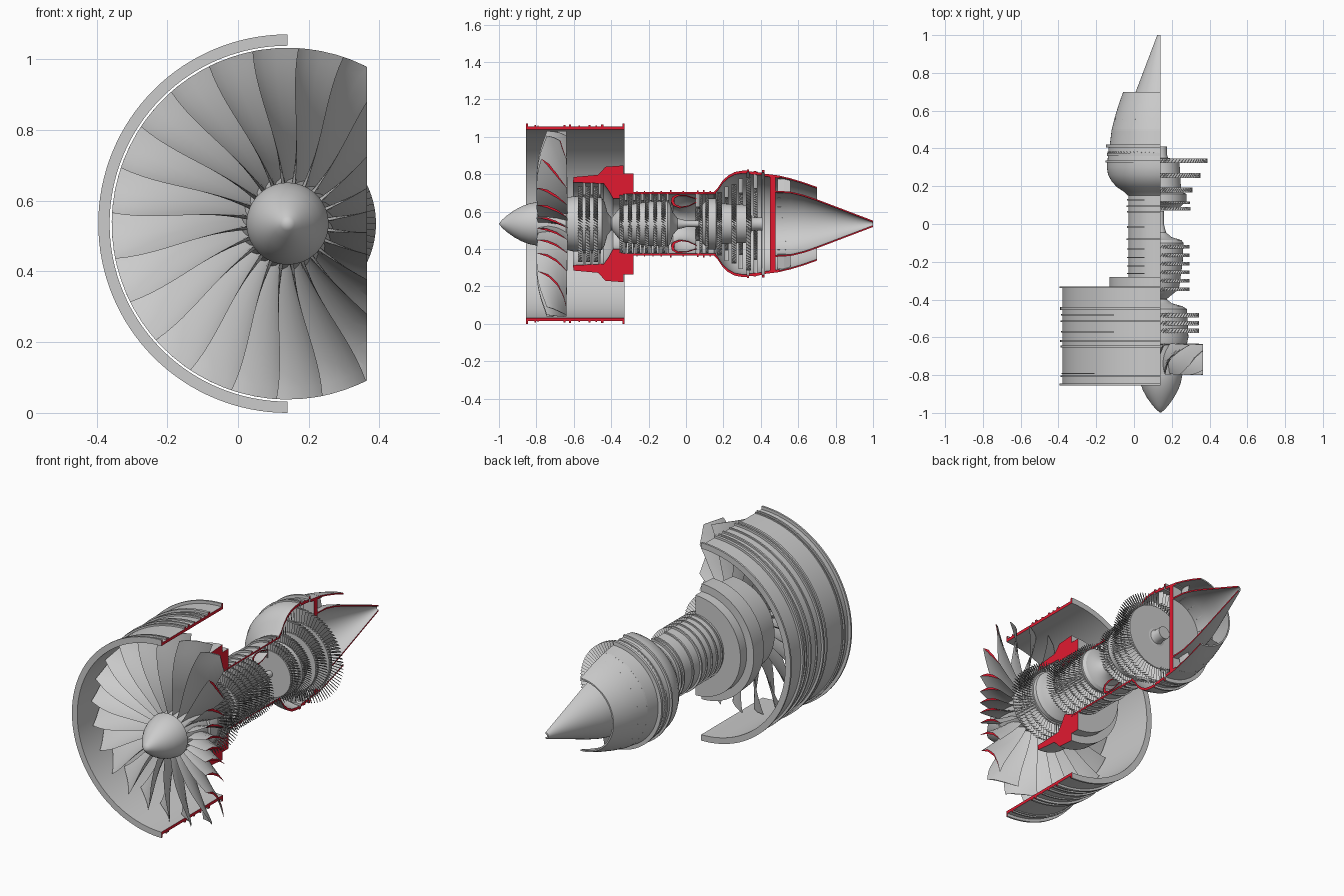
import bpy, bmesh
from math import sin, cos, pi, radians

if "Cube" in bpy.data.objects:
    bpy.data.objects.remove(bpy.data.objects["Cube"])

CX, CZ = 0.14, 0.535          # engine axis (runs along y)
red = bpy.data.materials.new("cut_face")
red.diffuse_color = (0.75, 0.01, 0.03, 1)
red.use_nodes = True
red.node_tree.nodes["Principled BSDF"].inputs["Base Color"].default_value = red.diffuse_color
grey = bpy.data.materials.new("metal")
grey.diffuse_color = (0.6, 0.6, 0.6, 1)
grey.use_nodes = True
grey.node_tree.nodes["Principled BSDF"].inputs["Base Color"].default_value = grey.diffuse_color


def pos(y, r, a):
    return (CX + r * cos(a), y, CZ + r * sin(a))


def finish(name, bm, smooth=True):
    bmesh.ops.recalc_face_normals(bm, faces=bm.faces)
    me = bpy.data.meshes.new(name)
    bm.to_mesh(me)
    bm.free()
    me.materials.append(grey)
    me.materials.append(red)
    ob = bpy.data.objects.new(name, me)
    bpy.context.collection.objects.link(ob)
    if smooth:
        bpy.ops.object.select_all(action='DESELECT')
        ob.select_set(True)
        bpy.context.view_layer.objects.active = ob
        bpy.ops.object.shade_smooth_by_angle(angle=radians(30))
    return ob


def lathe_into(bm, prof, half=False, seg=72):
    # closed (y, r) profile turned about the axis; half bodies get red cut faces
    steps = seg // 2 + 1 if half else seg
    loops = []
    for i in range(steps):
        a = pi / 2 + i * 2 * pi / seg
        loops.append([bm.verts.new(pos(y, r, a)) for y, r in prof])
    n = len(prof)
    for i in range(steps - 1 if half else steps):
        p, q = loops[i], loops[(i + 1) % steps]
        for k in range(n):
            if max(prof[k][1], prof[(k + 1) % n][1]) > 1e-6:
                bm.faces.new((p[k], p[(k + 1) % n], q[(k + 1) % n], q[k]))
    if half:
        for lp in (loops[0], loops[-1]):
            bm.faces.new(lp).material_index = 1
    bmesh.ops.remove_doubles(bm, verts=[v for lp in loops for v in lp], dist=1e-6)


def lathe(name, prof, half=False, seg=72):
    bm = bmesh.new()
    lathe_into(bm, prof, half, seg)
    return finish(name, bm)


def solid(path):
    # close an outline down to the axis
    return [(path[0][0], 0)] + path + [(path[-1][0], 0)]


def shell(path, t):
    return path + [(y, r - t) for y, r in reversed(path)]


def ringed(y0, y1, r_in, r_out, rings):
    # tube profile with raised rings (y, width, height)
    p = [(y0, r_in), (y0, r_out)]
    for y, w, h in rings:
        p += [(y, r_out), (y, r_out + h), (y + w, r_out + h), (y + w, r_out)]
    return p + [(y1, r_out), (y1, r_in)]


def blades_into(bm, y, r0, r1, n, chord, pitch, half=False):
    # ring of small pitched plates
    for i in range(n):
        a = pi / 2 + (i + 0.5) * (pi if half else 2 * pi) / n
        th = 0.0022
        rings = []
        for r, tw in ((r0, 0.7), (r1, 1.0)):
            s = chord / 2 * pitch * tw
            c = chord / 2
            rings.append([bm.verts.new(pos(y + dy, r, a + ds / r)) for dy, ds in
                          ((-c, s), (0, th + 0.001), (c, -s), (0, -th + 0.001))])
        lo, hi = rings
        for k in range(4):
            bm.faces.new((lo[k], lo[(k + 1) % 4], hi[(k + 1) % 4], hi[k]))
        bm.faces.new(lo)
        bm.faces.new(hi)


def rotor_row(name, y, r_disc, r_tip, n, w=0.024, pitch=0.8):
    bm = bmesh.new()
    lathe_into(bm, [(y - w / 2, 0), (y - w / 2, r_disc), (y + w / 2, r_disc), (y + w / 2, 0)])
    blades_into(bm, y, r_disc - 0.003, r_tip, n, w, pitch)
    finish(name, bm)


def stator_row(name, y, r0, r1, n, w=0.018, pitch=-0.7):
    bm = bmesh.new()
    blades_into(bm, y, r0, r1, n, w, pitch, True)
    finish(name, bm, False)


# nose cone and fan hub
lathe("spinner", [(-1, 0), (-0.985, 0.02), (-0.96, 0.042), (-0.92, 0.071), (-0.88, 0.093),
                  (-0.84, 0.108), (-0.80, 0.116), (-0.795, 0.116), (-0.795, 0)])
lathe("fan_hub", solid([(-0.795, 0.108), (-0.72, 0.118), (-0.64, 0.13)]))

# fan blades, trimmed flat at the cutaway plane
R0, R1, NB = 0.11, 0.497, 24
bm = bmesh.new()
US = [0, 0.12, 0.35, 0.65, 0.88, 1]
for b in range(NB):
    base = b * 2 * pi / NB + radians(4)
    prev = None
    for i in range(13):
        t = i / 12
        r = R0 + (R1 - R0) * t
        le = -0.79 - 0.03 * sin(pi * min(1, t * 1.1)) * 0.4 + 0.045 * t ** 3
        te = -0.632 - 0.008 * t
        span = 0.022 + 0.108 * t ** 0.9
        lean = radians(-6 * (1 - t) ** 1.6 + 2 * sin(pi * t) * t)
        sec = []
        for u, side in [(u, 1) for u in US] + [(u, -1) for u in US[-2:0:-1]]:
            s = span * (u - 0.5) - 0.022 * sin(pi * u) * (0.6 + 0.4 * t)
            s += side * sin(pi * u) * (0.007 - 0.003 * t)
            sec.append(bm.verts.new(pos(le + (te - le) * u, r, base + lean - s / r)))
        if prev:
            for k in range(len(sec)):
                m = (k + 1) % len(sec)
                bm.faces.new((prev[k], prev[m], sec[m], sec[k]))
        else:
            bm.faces.new(sec)
        prev = sec
    bm.faces.new(prev)
cut = bmesh.ops.bisect_plane(bm, geom=bm.verts[:] + bm.edges[:] + bm.faces[:],
                             plane_co=(0.365, 0, 0), plane_no=(1, 0, 0), clear_outer=True)
edges = [e for e in cut['geom_cut'] if isinstance(e, bmesh.types.BMEdge)]
for f in bmesh.ops.holes_fill(bm, edges=edges, sides=0)['faces']:
    f.material_index = 1
finish("fan_blades", bm)

# half fan casing with stiffening rings
lathe("fan_casing", ringed(-0.855, -0.33, 0.503, 0.519, [
    (-0.855, 0.01, 0.016), (-0.81, 0.008, 0.009), (-0.795, 0.006, 0.006), (-0.655, 0.012, 0.009),
    (-0.625, 0.01, 0.012), (-0.575, 0.008, 0.007), (-0.52, 0.01, 0.009), (-0.485, 0.008, 0.007),
    (-0.455, 0.015, 0.012), (-0.34, 0.01, 0.016)]), True, 128)

# half intermediate frame behind the fan
lathe("intermediate_frame", [(-0.605, 0.222), (-0.60, 0.25), (-0.47, 0.262), (-0.43, 0.305),
                             (-0.333, 0.312), (-0.333, 0.135), (-0.39, 0.135), (-0.415, 0.18),
                             (-0.44, 0.215)], True, 96)
lathe("frame_rear_flange", [(-0.335, 0.17), (-0.335, 0.27), (-0.28, 0.27), (-0.28, 0.17)], True, 96)

# booster compressor
lathe("booster_drum", solid([(-0.65, 0.115), (-0.635, 0.14), (-0.60, 0.148), (-0.45, 0.14),
                             (-0.435, 0.115), (-0.42, 0.06), (-0.40, 0.035), (-0.37, 0.03)]))
for i, y in enumerate((-0.565, -0.525, -0.483)):
    rotor_row(f"booster_rotor_{i+1}", y, 0.15, 0.203, 70)
    stator_row(f"booster_stator_{i+1}", y + 0.021, 0.155, 0.225, 36, 0.014)

# high pressure compressor
lathe("compressor_drum", solid([(-0.40, 0.03), (-0.375, 0.06), (-0.355, 0.085), (-0.33, 0.10),
                                (-0.20, 0.118), (-0.10, 0.122), (-0.085, 0.11), (-0.07, 0.06),
                                (-0.045, 0.03), (0.0, 0.018), (0.07, 0.018)]))
for i in range(6):
    y = -0.345 + i * 0.045
    rotor_row(f"compressor_rotor_{i+1}", y, 0.104 + i * 0.004, 0.155, 64, 0.02)
    stator_row(f"compressor_stator_{i+1}", y + 0.0225, 0.125, 0.164, 34, 0.014)

# half core casing with flanges
lathe("core_casing", ringed(-0.36, 0.16, 0.160, 0.169, [
    (-0.355, 0.01, 0.01), (-0.265, 0.006, 0.007), (-0.225, 0.006, 0.007), (-0.18, 0.006, 0.007),
    (-0.135, 0.006, 0.007), (-0.085, 0.008, 0.011), (-0.02, 0.01, 0.007), (0.06, 0.008, 0.008),
    (0.09, 0.008, 0.011), (0.125, 0.008, 0.007)]), True, 96)

# half annular combustor liner
liner = [(0.055, 0.137), (0.0, 0.154), (-0.05, 0.156), (-0.075, 0.143), (-0.08, 0.12),
         (-0.07, 0.098), (-0.035, 0.085), (0.01, 0.092), (0.055, 0.113)]
inner = [(y * 0.86 + 0.004, 0.123 + (r - 0.123) * 0.8) for y, r in liner]
inner[0], inner[-1] = (0.055, 0.132), (0.055, 0.118)
lathe("combustor_liner", liner + inner[::-1], True, 96)
stator_row("turbine_inlet_vanes", 0.062, 0.09, 0.162, 30, 0.02)

# turbines
rotor_row("turbine_rotor_1", 0.08, 0.125, 0.160, 64, 0.018)
rotor_row("turbine_rotor_2", 0.112, 0.125, 0.157, 64, 0.014)
lathe("turbine_drum", solid([(0.085, 0.10), (0.12, 0.137), (0.16, 0.137), (0.17, 0.11),
                             (0.34, 0.10), (0.35, 0.04), (0.365, 0.035), (0.41, 0.035)]))
for i, (y, r0, r1) in enumerate(((0.18, 0.13, 0.17), (0.256, 0.155, 0.212), (0.335, 0.18, 0.25))):
    rotor_row(f"low_turbine_rotor_{i+1}", y, r0, r1, 84, 0.026)
    stator_row(f"low_turbine_stator_{i+1}", y + 0.037, r0 + 0.01, r1 + 0.03, 40, 0.022)

# half low pressure turbine casing
lathe("turbine_casing", shell([(0.15, 0.172), (0.17, 0.192), (0.195, 0.23), (0.225, 0.258),
                               (0.26, 0.277), (0.30, 0.284), (0.325, 0.284), (0.326, 0.291),
                               (0.336, 0.291), (0.337, 0.28), (0.405, 0.274), (0.406, 0.288),
                               (0.42, 0.288), (0.421, 0.268), (0.50, 0.258)], 0.014), True, 96)
lathe("casing_boss", [(0.36, 0.27), (0.36, 0.283), (0.375, 0.283), (0.375, 0.27)], True, 96)

# rear bulkhead, exhaust struts, nozzle and tail cone (all halves)
lathe("rear_bulkhead", [(0.45, 0.0), (0.45, 0.258), (0.478, 0.256), (0.478, 0.0)], True, 96)
bm = bmesh.new()
blades_into(bm, 0.525, 0.165, 0.245, 8, 0.07, 0.1, True)
finish("exhaust_struts", bm, False)
lathe("exhaust_nozzle", shell([(0.495, 0.259), (0.56, 0.243), (0.63, 0.222), (0.70, 0.197)], 0.008),
      True, 96)
lathe("tail_cone", shell([(0.478, 0.177), (0.56, 0.172), (0.63, 0.155), (0.70, 0.131),
                          (0.85, 0.074), (1.0, 0.017)], 0.008), True, 96)
